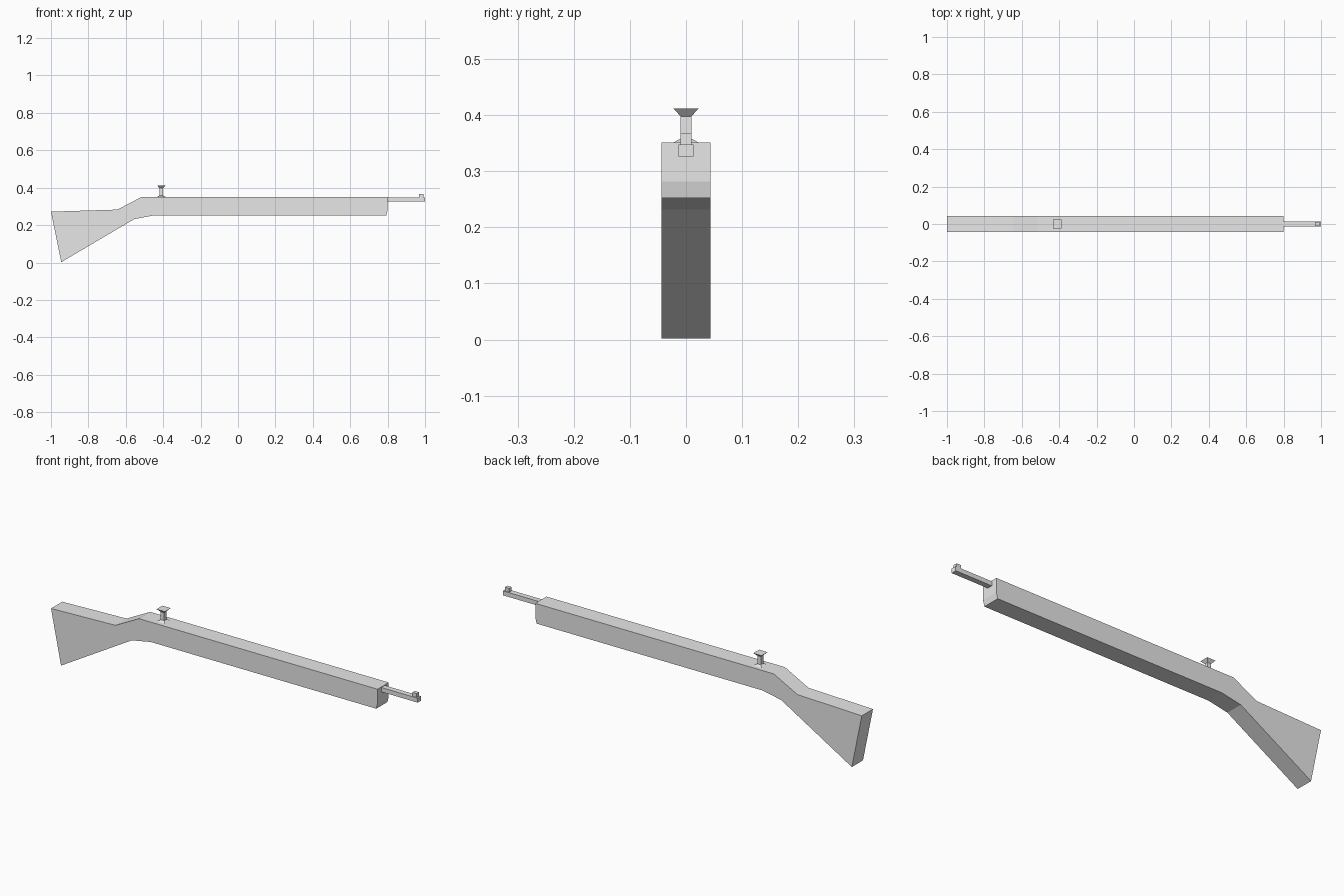
import bpy
import bmesh

old = bpy.data.objects.get("Cube")
if old:
    bpy.data.objects.remove(old, do_unlink=True)

grey = bpy.data.materials.new("plain grey")
grey.use_nodes = True
grey.diffuse_color = (0.8, 0.8, 0.8, 1)
grey.node_tree.nodes["Principled BSDF"].inputs["Base Color"].default_value = (0.8, 0.8, 0.8, 1)


def finish(bm, name):
    bmesh.ops.recalc_face_normals(bm, faces=bm.faces)
    mesh = bpy.data.meshes.new(name)
    bm.to_mesh(mesh)
    bm.free()
    mesh.materials.append(grey)
    obj = bpy.data.objects.new(name, mesh)
    bpy.context.collection.objects.link(obj)
    return obj


def extruded_profile(name, outline, half_width):
    """Side outline (x, z) extruded across the width."""
    bm = bmesh.new()
    face = bm.faces.new([bm.verts.new((x, -half_width, z)) for x, z in outline])
    result = bmesh.ops.extrude_face_region(bm, geom=[face])
    moved = [v for v in result["geom"] if isinstance(v, bmesh.types.BMVert)]
    bmesh.ops.translate(bm, verts=moved, vec=(0, 2 * half_width, 0))
    return finish(bm, name)


def box(name, x0, x1, z0, z1, half_width):
    return extruded_profile(name, [(x0, z0), (x1, z0), (x1, z1), (x0, z1)], half_width)


def square_stack(name, x, levels):
    """Square cross-sections (z, half size) joined from bottom to top."""
    bm = bmesh.new()
    rings = [[bm.verts.new((x + sx * r, sy * r, z))
              for sx, sy in ((-1, -1), (1, -1), (1, 1), (-1, 1))] for z, r in levels]
    for low, high in zip(rings, rings[1:]):
        for i in range(4):
            j = (i + 1) % 4
            bm.faces.new((low[i], low[j], high[j], high[i]))
    bm.faces.new(rings[0])
    bm.faces.new(rings[-1])
    return finish(bm, name)


# Stock with angled butt, sloped wrist and chamfered front end
extruded_profile("stock", [
    (-1.0, 0.272), (-0.945, 0.002), (-0.555, 0.232), (-0.45, 0.252),
    (0.793, 0.252), (0.8, 0.282), (0.8, 0.351), (-0.515, 0.351), (-0.645, 0.283),
], 0.044)

# Barrel and front sight
box("barrel", 0.77, 1.0, 0.326, 0.348, 0.0134)
box("front_sight", 0.968, 0.992, 0.346, 0.367, 0.0095)

# Rear sight: flared foot, post and flared cap
square_stack("rear_sight", -0.41, [
    (0.343, 0.023), (0.351, 0.023), (0.358, 0.0095), (0.398, 0.0095), (0.412, 0.023),
])
